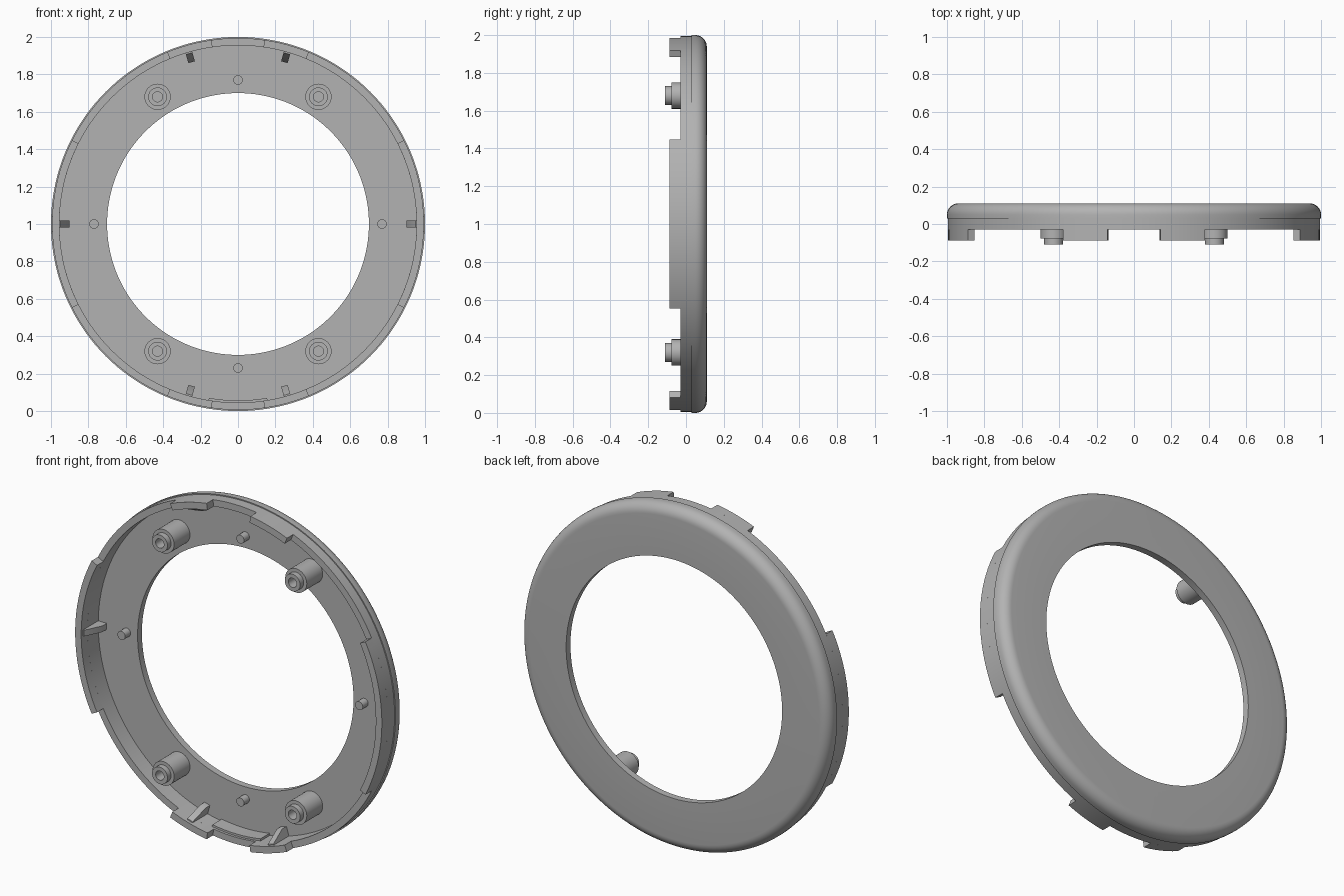
import bpy, bmesh
from math import sin, cos, pi, radians

cube = bpy.data.objects.get("Cube")
if cube:
    bpy.data.objects.remove(cube)

grey = bpy.data.materials.new("mid grey plastic")
grey.use_nodes = True
colour = (0.45, 0.45, 0.45, 1)
grey.diffuse_color = colour
grey.node_tree.nodes["Principled BSDF"].inputs["Base Color"].default_value = colour

FLOOR, RIM, LIP = 0.07, -0.03, -0.088   # depths of inner floor, wall edge, tab edge
INNER, OUTER = 0.955, 0.994             # wall radii


def finish(name, bm):
    bmesh.ops.recalc_face_normals(bm, faces=bm.faces)
    mesh = bpy.data.meshes.new(name)
    bm.to_mesh(mesh)
    bm.free()
    mesh.materials.append(grey)
    ob = bpy.data.objects.new(name, mesh)
    bpy.context.collection.objects.link(ob)
    bpy.ops.object.select_all(action="DESELECT")
    ob.select_set(True)
    bpy.context.view_layer.objects.active = ob
    bpy.ops.object.shade_smooth_by_angle(angle=radians(30))
    return ob


def lathe(name, profile, steps, start=0, end=360, centre=(0, 1)):
    """Turn a closed (radius, y) profile about the y axis; angles run from the top."""
    full = end - start == 360
    bm = bmesh.new()
    rings = []
    for i in range(steps if full else steps + 1):
        a = radians(start + (end - start) * i / steps)
        rings.append([bm.verts.new((centre[0] + r * sin(a), y, centre[1] + r * cos(a)))
                      for r, y in profile])
    n = len(profile)
    for i in range(steps):
        p, q = rings[i], rings[(i + 1) % len(rings)]
        for j in range(n):
            k = (j + 1) % n
            bm.faces.new((p[j], p[k], q[k], q[j]))
    if not full:
        bm.faces.new(rings[0])
        bm.faces.new(rings[-1])
    return finish(name, bm)


# Ring body: flat back, rounded outer edge, shallow step, wall and inner floor
fillet = 0.06
edge = [(1 - fillet + fillet * sin(t), 0.11 - fillet + fillet * cos(t))
        for t in (pi / 2 * i / 8 for i in range(9))]
body = [(0.70, FLOOR), (0.70, 0.11)] + edge + [
    (1.0, 0.03), (OUTER, 0.03), (OUTER, RIM), (INNER, RIM), (INNER, FLOOR)]
lathe("ring_body", body, 144)

# Raised tabs on the wall
tab = [(INNER, RIM), (OUTER, RIM), (OUTER, LIP), (INNER, LIP)]
for name, mid, half in (("left_tab", 90, 26.8), ("right_tab", 270, 26.8),
                        ("top_left_tab", 15.3, 7.1), ("top_right_tab", -15.3, 7.1),
                        ("bottom_left_tab", 164.7, 7.1), ("bottom_right_tab", 195.3, 7.1)):
    lathe(name, tab, max(6, round(half * 0.8)), mid - half, mid + half)

# Thin rail inside the bottom of the wall
rail = [(0.943, -0.015), (INNER, -0.015), (INNER, FLOOR), (0.943, FLOOR)]
lathe("bottom_rail", rail, 8, 170.5, 189.5)

# Wedge ribs bracing the tabs
for i, deg in enumerate((90, 270, 16, -16, 164, 196)):
    a = radians(deg)
    bm = bmesh.new()
    sides = []
    for w in (-0.018, 0.018):
        sides.append([bm.verts.new((r * sin(a) + w * cos(a), y, 1 + r * cos(a) - w * sin(a)))
                      for r, y in ((0.90, FLOOR), (0.90, 0.03), (0.948, -0.07),
                                   (0.96, -0.07), (0.96, FLOOR))])
    p, q = sides
    bm.faces.new(p)
    bm.faces.new(q)
    for j in range(5):
        k = (j + 1) % 5
        bm.faces.new((p[j], p[k], q[k], q[j]))
    finish(f"rib_{i + 1}", bm)

# Stepped hollow screw posts
post = [(0.027, FLOOR), (0.07, FLOOR), (0.07, -0.077), (0.05, -0.077),
        (0.05, -0.11), (0.027, -0.11)]
for sx in (-1, 1):
    for sz in (-1, 1):
        lathe(f"{'top' if sz > 0 else 'bottom'}_{'left' if sx > 0 else 'right'}_post",
              post, 32, centre=(0.43 * sx, 1 + 0.68 * sz))

# Small locating pegs
for name, x, z in (("left", 0.77, 0), ("right", -0.77, 0), ("top", 0, 0.77), ("bottom", 0, -0.77)):
    bm = bmesh.new()
    bmesh.ops.create_cone(bm, cap_ends=True, segments=24, radius1=0.025, radius2=0.025, depth=0.05)
    for v in bm.verts:
        px, py, pz = v.co
        v.co = (x + px, FLOOR - 0.025 + pz, 1 + z + py)
    finish(name + "_peg", bm)
